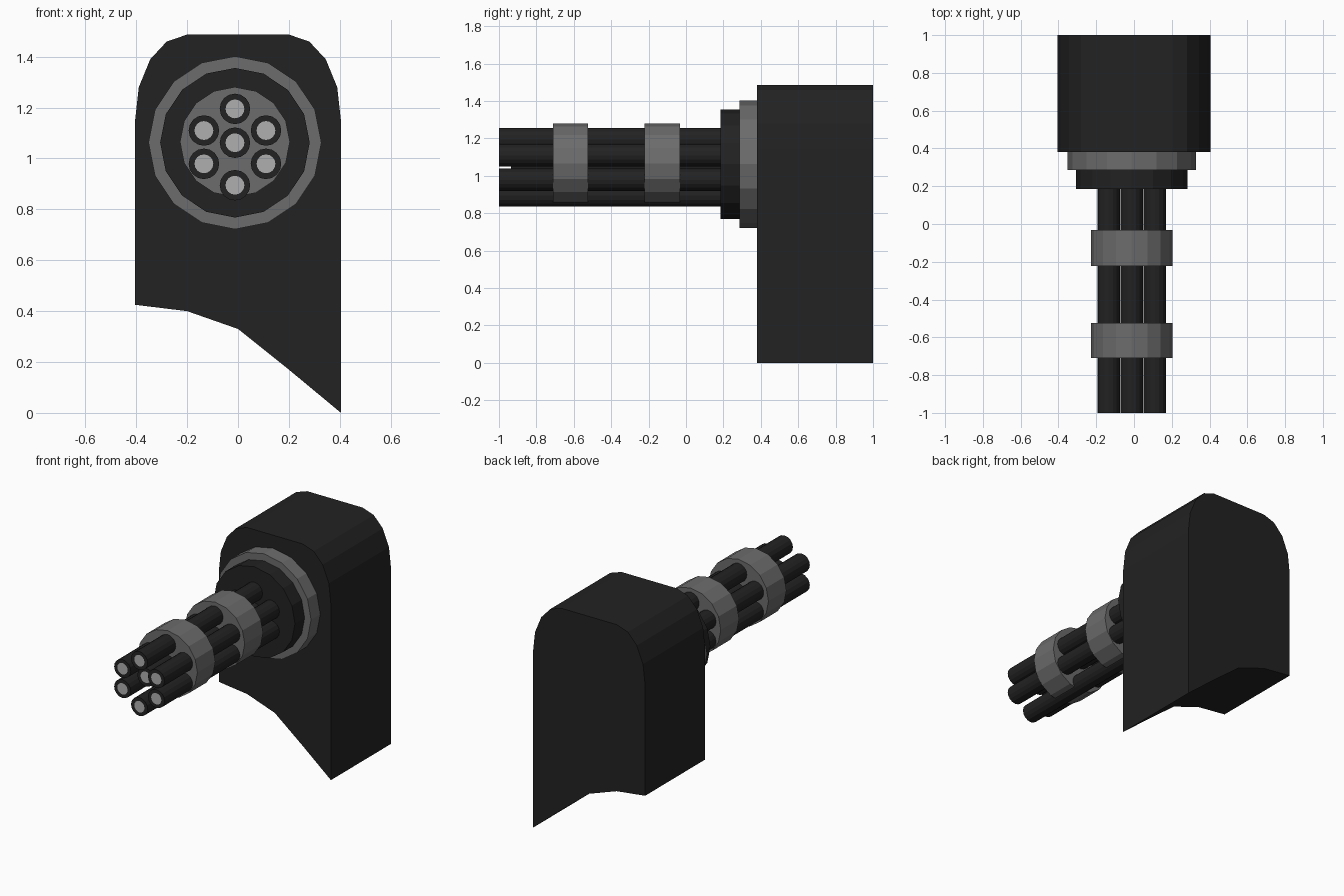
import bpy, bmesh
from math import sin, cos, pi

if "Cube" in bpy.data.objects:
    bpy.data.objects.remove(bpy.data.objects["Cube"])


def material(name, v):
    m = bpy.data.materials.new(name)
    m.diffuse_color = (v, v, v, 1)
    m.use_nodes = True
    m.node_tree.nodes["Principled BSDF"].inputs["Base Color"].default_value = m.diffuse_color
    return m


DARK = material("dark_metal", 0.016)
GREY = material("grey_metal", 0.15)
LIGHT = material("light_bore", 0.43)
CX, CZ = -0.012, 1.062


def extrude_y(name, profile, y0, y1, mat, bore=0):
    """Extrude an (x, z) outline from y0 back to y1; bore insets the front face."""
    bm = bmesh.new()
    front = bm.faces.new([bm.verts.new((x, y0, z)) for x, z in profile])
    ext = bmesh.ops.extrude_face_region(bm, geom=[front], use_keep_orig=True)
    moved = [g for g in ext["geom"] if isinstance(g, bmesh.types.BMVert)]
    bmesh.ops.translate(bm, verts=moved, vec=(0, y1 - y0, 0))
    bmesh.ops.recalc_face_normals(bm, faces=bm.faces[:])
    if bore:
        bmesh.ops.inset_region(bm, faces=[front], thickness=bore)
        front.material_index = 1
    me = bpy.data.meshes.new(name)
    bm.to_mesh(me)
    bm.free()
    me.materials.append(mat)
    me.materials.append(LIGHT)
    ob = bpy.data.objects.new(name, me)
    bpy.context.collection.objects.link(ob)
    return ob


def circle(x, z, r, n=16):
    return [(x + r * sin(2 * pi * i / n), z + r * cos(2 * pi * i / n)) for i in range(n)]


# Housing: rounded top, curved slanting underside
shoulder = [(0.405, 1.145), (0.39, 1.28), (0.345, 1.39), (0.28, 1.46), (0.2, 1.487)]
underside = [(-0.405, 0.425), (-0.2, 0.40), (0, 0.33), (0.2, 0.17), (0.405, 0)]
extrude_y("housing", underside + shoulder + [(-x, z) for x, z in reversed(shoulder)],
          0.38, 1.0, DARK)

# Stepped mount and barrel collars
extrude_y("mount_ring", circle(CX, CZ, 0.34), 0.285, 0.385, GREY)
extrude_y("mount_disc", circle(CX, CZ, 0.294), 0.185, 0.29, DARK)
extrude_y("front_collar", circle(CX, CZ + 0.003, 0.216), -0.71, -0.525, GREY)
extrude_y("rear_collar", circle(CX, CZ + 0.003, 0.216), -0.222, -0.033, GREY)

# Six outer barrels and a shorter centre barrel
for i, (dx, z) in enumerate([(0, 1.195), (0.122, 1.11), (0.122, 0.979),
                             (0, 0.895), (-0.122, 0.979), (-0.122, 1.11)]):
    extrude_y(f"barrel_{i + 1}", circle(CX + dx, z, 0.06), -1.0, 0.19, DARK, 0.023)
extrude_y("centre_barrel", circle(CX, CZ, 0.06), -0.935, 0.19, DARK, 0.023)
